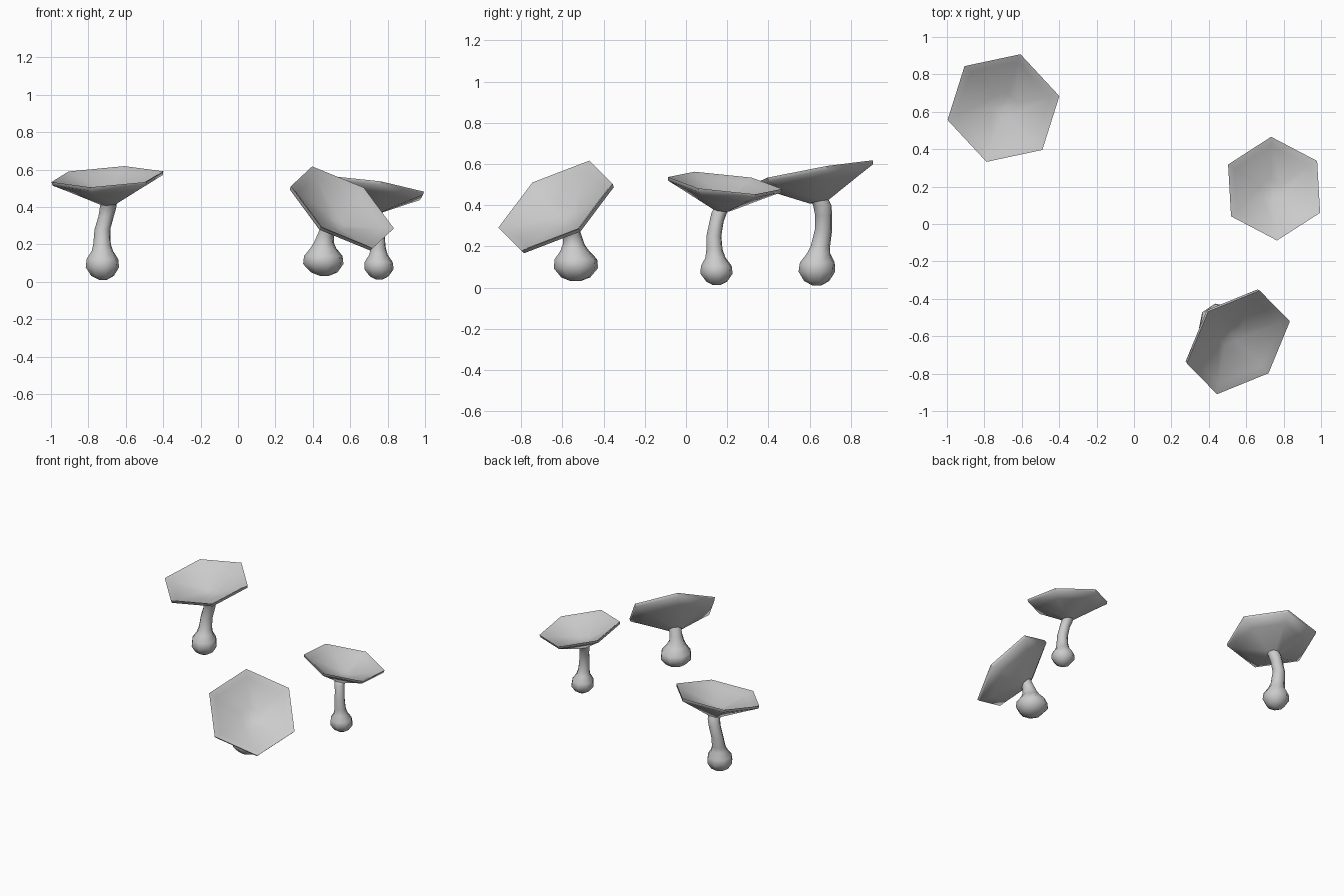
import bpy, bmesh, math
from mathutils import Vector


def loft(name, rings, angle):
    """Skin a closed surface over equal-sized rings, capped with end faces."""
    bm = bmesh.new()
    rows = [[bm.verts.new(p) for p in ring] for ring in rings]
    n = len(rows[0])
    for a, b in zip(rows, rows[1:]):
        for i in range(n):
            j = (i + 1) % n
            bm.faces.new((a[i], a[j], b[j], b[i]))
    bm.faces.new(rows[0])
    bm.faces.new(rows[-1])
    bmesh.ops.recalc_face_normals(bm, faces=bm.faces)
    mesh = bpy.data.meshes.new(name)
    bm.to_mesh(mesh)
    bm.free()
    ob = bpy.data.objects.new(name, mesh)
    bpy.context.collection.objects.link(ob)
    bpy.ops.object.select_all(action='DESELECT')
    bpy.context.view_layer.objects.active = ob
    ob.select_set(True)
    bpy.ops.object.shade_smooth_by_angle(angle=math.radians(angle))
    return ob


def circle(center, normal, ref, r, n):
    """Ring of n points around center; the first lies along ref."""
    w = Vector(normal).normalized()
    u = Vector(ref)
    u = (u - w * u.dot(w)).normalized()
    v = w.cross(u)
    return [Vector(center) + r * (u * math.cos(t) + v * math.sin(t))
            for t in (2 * math.pi * i / n for i in range(n))]


# cap profile for unit rim radius: (radius, height along the axis)
CAP = [(0.02, -0.33), (0.22, -0.31), (0.84, -0.075), (0.92, -0.03), (1.0, 0.0),
       (0.985, -0.065), (0.74, -0.185), (0.16, -0.48), (0.02, -0.48)]


def mushroom(name, center, normal, ref, radius, path):
    w = Vector(normal).normalized()
    c = Vector(center)
    # six-sided dished cap
    loft(name + "_cap", [circle(c + w * h * radius, w, ref, r * radius, 6)
                         for r, h in CAP], 55)
    # bulb and bent stem, ending just inside the cap
    rings = [circle((x, y, z), (0, 0, 1), (1, 0.2, 0), r, 8) for x, y, z, r in path]
    top_r = path[-1][3]
    rings.append(circle(c - w * 0.44 * radius, w, (1, 0.2, 0), top_r, 8))
    loft(name + "_stem", rings, 70)


mushroom("left_mushroom", (-0.698, 0.62, 0.562), (-0.058, -0.178, 1),
         (0.3, 0.064, 0.028), 0.307,
         [(-0.722, 0.635, 0.010, 0.02), (-0.724, 0.634, 0.032, 0.062),
          (-0.725, 0.635, 0.078, 0.091), (-0.725, 0.637, 0.122, 0.086),
          (-0.725, 0.643, 0.165, 0.058), (-0.727, 0.652, 0.200, 0.048),
          (-0.725, 0.667, 0.280, 0.043), (-0.705, 0.668, 0.350, 0.042),
          (-0.694, 0.661, 0.400, 0.045)])

mushroom("right_mushroom", (0.749, 0.189, 0.508), (0.165, 0.113, 1),
         (0.248, -0.13, -0.026), 0.279,
         [(0.755, 0.149, 0.012, 0.018), (0.755, 0.149, 0.030, 0.052),
          (0.754, 0.148, 0.068, 0.080), (0.752, 0.147, 0.106, 0.076),
          (0.751, 0.143, 0.145, 0.050), (0.750, 0.138, 0.185, 0.040),
          (0.748, 0.135, 0.250, 0.037), (0.739, 0.148, 0.320, 0.035),
          (0.730, 0.160, 0.360, 0.038)])

mushroom("front_mushroom", (0.558, -0.633, 0.398), (0.492, -0.481, 0.725),
         (0.274, 0.114, -0.115), 0.318,
         [(0.462, -0.536, 0.032, 0.025), (0.461, -0.535, 0.050, 0.072),
          (0.456, -0.534, 0.095, 0.110), (0.456, -0.534, 0.138, 0.105),
          (0.456, -0.540, 0.180, 0.070), (0.459, -0.545, 0.210, 0.054),
          (0.469, -0.551, 0.250, 0.046)])
